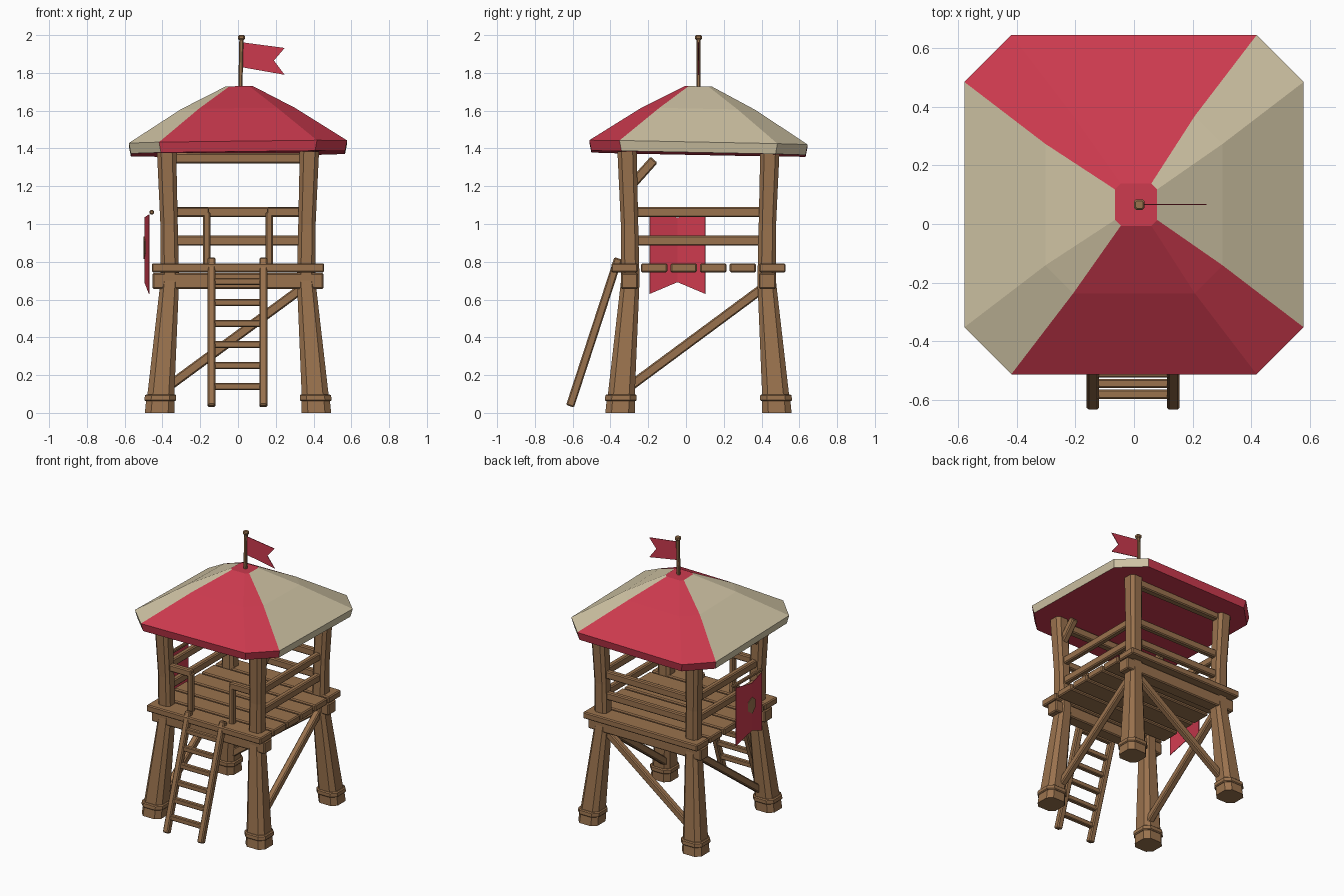
import bpy, bmesh, math
from mathutils import Vector

if "Cube" in bpy.data.objects:
    bpy.data.objects.remove(bpy.data.objects["Cube"])

CY = 0.066  # centre line of the tower, the ladder sticks out in front


def material(name, rgb):
    m = bpy.data.materials.new(name)
    m.diffuse_color = (*rgb, 1)
    m.use_nodes = True
    m.node_tree.nodes["Principled BSDF"].inputs["Base Color"].default_value = m.diffuse_color
    return m


WOOD = material("brown wood", (0.32, 0.168, 0.075))
RED = material("red cloth", (0.60, 0.042, 0.076))
CREAM = material("cream cloth", (0.64, 0.56, 0.38))


def mesh_object(name, verts, faces, mats):
    me = bpy.data.meshes.new(name)
    me.from_pydata(verts, [], faces)
    for m in mats:
        me.materials.append(m)
    ob = bpy.data.objects.new(name, me)
    bpy.context.collection.objects.link(ob)
    return ob


def box(name, loc, size, bevel=0.007):
    """Bevelled box from its centre and size."""
    bm = bmesh.new()
    bmesh.ops.create_cube(bm, size=1)
    bmesh.ops.scale(bm, vec=size, verts=bm.verts)
    me = bpy.data.meshes.new(name)
    bm.to_mesh(me)
    bm.free()
    me.materials.append(WOOD)
    ob = bpy.data.objects.new(name, me)
    bpy.context.collection.objects.link(ob)
    ob.location = loc
    mod = ob.modifiers.new("bevel", "BEVEL")
    mod.width, mod.segments = bevel, 1
    return ob


def beam(name, a, b, w, h):
    """Box running from a to b, w wide sideways and h deep."""
    a, b = Vector(a), Vector(b)
    ob = box(name, (a + b) / 2, (w, (b - a).length, h))
    ob.rotation_mode = "QUATERNION"
    ob.rotation_quaternion = (b - a).to_track_quat("Y", "Z")
    return ob


def octagon(cx, cy, z, half, cut):
    """Square with cut corners, counter-clockwise from the right side."""
    pts = [(half, -cut), (half, cut), (cut, half), (-cut, half),
           (-half, cut), (-half, -cut), (-cut, -half), (cut, -half)]
    return [(cx + x, cy + y, z) for x, y in pts]


def loft(name, rings, mats=(WOOD,)):
    verts = [v for r in rings for v in r]
    n = len(rings[0])
    faces = [tuple(range(n))[::-1]]
    for k in range(len(rings) - 1):
        for i in range(n):
            j = (i + 1) % n
            faces.append((k * n + i, k * n + j, (k + 1) * n + j, (k + 1) * n + i))
    faces.append(tuple(range((len(rings) - 1) * n, len(rings) * n)))
    return mesh_object(name, verts, faces, mats)


# corner posts: splayed legs below, slight outward lean above, with foot and band
for sx, sy, side in ((-1, -1, "front_left"), (1, -1, "front_right"),
                     (-1, 1, "back_left"), (1, 1, "back_right")):
    def stack(name, levels):
        loft(name + "_" + side, [octagon(sx * d, CY + sy * d, z, h, h * 0.58)
                                 for z, d, h in levels])
    stack("post", [(0.05, 0.412, 0.073), (0.70, 0.361, 0.049),
                   (1.0, 0.365, 0.046), (1.385, 0.378, 0.051)])
    stack("foot", [(0, 0.415, 0.078), (0.07, 0.411, 0.075)])
    stack("foot_band", [(0.062, 0.411, 0.078), (0.068, 0.411, 0.084),
                        (0.092, 0.410, 0.083), (0.098, 0.410, 0.076)])

# platform: two beams carrying six planks
for s, side in ((-1, "front"), (1, "back")):
    box("floor_beam_" + side, (0, CY + s * 0.365, 0.698), (0.905, 0.09, 0.085))
    box("top_beam_" + side, (0, CY + s * 0.372, 1.348), (0.70, 0.05, 0.056))
for i in range(6):
    box(f"floor_plank_{i + 1}", (0, CY + (i - 2.5) * 0.1565, 0.768),
        (0.912, 0.14, 0.048))

# railings on both sides and the back
for z, level in ((1.063, "upper"), (0.912, "lower")):
    box(f"back_rail_{level}", (0, CY + 0.365, z), (0.70, 0.04, 0.054))
    for s in (-1, 1):
        box(f"side_rail_{level}", (s * 0.365, CY, z), (0.04, 0.70, 0.054))

# entrance posts with short rails, and mirrored braces
for s in (-1, 1):
    box("entrance_post", (s * 0.165, CY - 0.365, 0.925), (0.038, 0.04, 0.28))
    box("entrance_rail", (s * 0.26, CY - 0.365, 1.063), (0.215, 0.04, 0.05))
    beam("side_brace", (s * 0.375, CY - 0.37, 0.135), (s * 0.362, CY + 0.36, 0.675),
         0.045, 0.05)
    beam("roof_brace", (s * 0.37, CY - 0.36, 1.20), (s * 0.37, CY - 0.235, 1.34),
         0.045, 0.05)
beam("back_brace", (-0.375, CY + 0.385, 0.135), (0.36, CY + 0.365, 0.675), 0.045, 0.05)

# ladder
foot, top = Vector((0, -0.614, 0.035)), Vector((0, -0.358, 0.818))
for s in (-1, 1):
    off = Vector((s * 0.137 - 0.003, 0, 0))
    beam("ladder_side", foot + off, top + off, 0.042, 0.044)
for i in range(6):
    p = foot.lerp(top, (0.105 + 0.111 * i) / 0.783)
    box(f"ladder_rung_{i + 1}", (-0.003, p.y, p.z), (0.25, 0.032, 0.036), 0.005)

# roof: cut-corner canopy in alternating cloth, slightly tilted
rings = []
for z, half, cut in ((1.372, 0.567, 0.408), (1.427, 0.578, 0.418),
                     (1.607, 0.302, 0.207), (1.728, 0.072, 0.052)):
    cx = 0.007 if half < 0.1 else 0.0
    rings.append([(x, y, z + 0.012 * x - 0.02 * (y - CY))
                  for x, y, z in octagon(cx, CY, z, half, cut)])
roof = loft("roof", rings, (RED, CREAM))
for p in roof.data.polygons:
    if len(p.vertices) == 4:
        sector = (p.index - 1) % 8   # each main panel shares its cloth with one corner
        p.material_index = 1 if sector in (0, 1, 4, 5) else 0

# flagpole with knob
loft("flagpole", [octagon(x, CY, z, 0.011, 0.006) for x, z in ((0.012, 1.70), (0.018, 1.985))])
loft("pole_knob", [octagon(0.018, CY, z, h, h * 0.6) for z, h in
                   ((1.974, 0.013), (1.981, 0.018), (1.994, 0.018), (2.0, 0.013))])


def cloth(name, verts, faces, mat, thick=0.004):
    ob = mesh_object(name, verts, faces, [mat])
    mod = ob.modifiers.new("thickness", "SOLIDIFY")
    mod.thickness, mod.offset = thick, 0
    return ob


# swallow-tailed flag
cloth("flag", [(0.02, CY, 1.83), (0.19, CY, 1.865), (0.02, CY, 1.962),
               (0.247, CY, 1.79), (0.247, CY, 1.932)],
      [(0, 3, 1), (0, 1, 2), (1, 4, 2)], RED)

# banner on the left side, bowed outwards in the middle, hung from a rod
BY = -0.045
cloth("banner", [(-0.470, BY - 0.147, 1.05), (-0.494, BY, 1.035), (-0.470, BY + 0.147, 1.05),
                 (-0.470, BY - 0.147, 0.63), (-0.494, BY, 0.692), (-0.470, BY + 0.147, 0.63)],
      [(0, 1, 4, 3), (1, 2, 5, 4)], RED)
box("banner_rod", (-0.457, BY, 1.062), (0.022, 0.33, 0.022), 0.005)
# plain six-sided badge plate on the banner, folded with it
bx, edge = -0.4985, -0.492
cloth("banner_badge", [(bx, BY, 0.935), (edge, BY + 0.04, 0.905), (edge, BY + 0.04, 0.845),
                       (bx, BY, 0.815), (edge, BY - 0.04, 0.845), (edge, BY - 0.04, 0.905)],
      [(0, 1, 2, 3), (0, 3, 4, 5)], WOOD)
